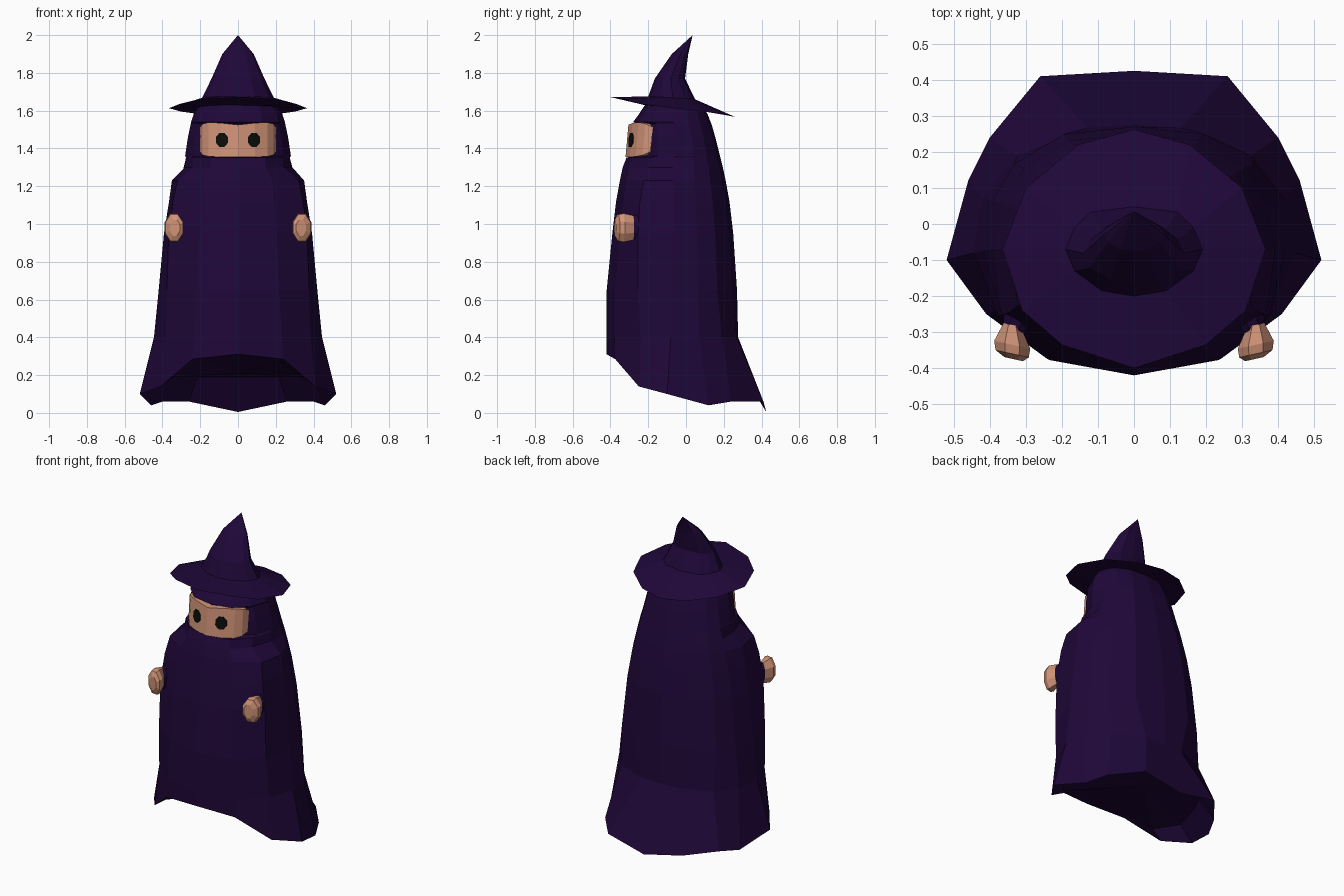
import bpy, bmesh, math
from mathutils import Vector

if "Cube" in bpy.data.objects:
    bpy.data.objects.remove(bpy.data.objects["Cube"])


def material(name, rgb):
    m = bpy.data.materials.new(name)
    m.diffuse_color = (*rgb, 1)
    m.use_nodes = True
    m.node_tree.nodes["Principled BSDF"].inputs["Base Color"].default_value = m.diffuse_color
    return m


PURPLE = material("dark purple cloth", (0.0135, 0.0022, 0.040))
SKIN = material("skin", (0.63, 0.29, 0.185))
BLACK = material("eye black", (0.003, 0.004, 0.003))


def finish(name, bm, mat):
    bmesh.ops.recalc_face_normals(bm, faces=bm.faces[:])
    me = bpy.data.meshes.new(name)
    bm.to_mesh(me)
    bm.free()
    me.materials.append(mat)
    ob = bpy.data.objects.new(name, me)
    bpy.context.collection.objects.link(ob)
    return ob


def loft(name, rings, mat, start=None, end=None):
    """Skin closed rings of equal count; ends close to a point or an n-gon."""
    bm = bmesh.new()
    vs = [[bm.verts.new(p) for p in r] for r in rings]
    n = len(rings[0])
    for a, b in zip(vs, vs[1:]):
        for i in range(n):
            j = (i + 1) % n
            bm.faces.new((a[i], a[j], b[j], b[i]))
    for ring, tip in ((vs[0], start), (vs[-1], end)):
        if tip is None:
            bm.faces.new(ring)
        else:
            t = bm.verts.new(tip)
            for i in range(n):
                bm.faces.new((ring[i], ring[(i + 1) % n], t))
    return finish(name, bm, mat)


def mirrored(half):
    """Complete a ring given from front centre to back centre."""
    return half + [(-x, y, z) for x, y, z in half[-2:0:-1]]


# robe: hollow flared hem, then body, shoulders and hood
OUTLINE = [(0, 0), (.52, .06), (.86, .26), (1, .5), (.95, .70), (.80, .85), (.47, .97), (0, 1)]
hem = [(0, -.42, .31), (.24, -.375, .285), (.41, -.25, .14), (.52, -.10, .10),
       (.46, .12, .04), (.40, .24, .06), (.26, .41, .06), (0, .425, .005)]
lining = [(x * .83, -.06 + (y + .06) * (.95 if y < 0 else .79), z if i < 2 else .19)
          for i, (x, y, z) in enumerate(hem)]
# height, half width and front y of the front half,
# half width and virtual front y of the smooth back half, back y, arm bulge
SECTIONS = [(.65, .42, -.42, .415, -.42, .27, .015), (.95, .392, -.39, .38, -.39, .25, .03),
            (1.12, .365, -.37, .35, -.37, .23, .03), (1.23, .35, -.35, .322, -.335, .21, .02),
            (1.30, .28, -.335, .303, -.305, .195, 0), (1.352, .275, -.315, .288, -.29, .182, 0),
            (1.36, .28, -.262, .286, -.287, .18, 0), (1.46, .265, -.265, .262, -.26, .155, 0),
            (1.53, .25, -.26, .245, -.25, .135, 0), (1.54, .248, -.28, .243, -.25, .13, 0),
            (1.58, .235, -.25, .23, -.24, .115, 0), (1.64, .20, -.21, .20, -.21, .08, 0)]
# lower crease, where the trailing back panel starts to fan out
crease = [(0, -.42, .40), (.232, -.378, .40), (.385, -.24, .40), (.445, -.08, .40),
          (.42, .07, .40), (.325, .19, .40), (.13, .267, .40), (0, .276, .40)]
robe = [mirrored(lining), mirrored(hem), mirrored(crease)]
for z, w, f, wb, fb, b, arm_out in SECTIONS:
    half = []
    for i, (u, v) in enumerate(OUTLINE):
        if i < 4:
            out = arm_out if i == 2 else 0
            half.append((u * w + out, f + v * (b - f) - out, z))
        else:
            half.append((u * wb, fb + v * (b - fb), z))
    robe.append(mirrored(half))
loft("robe", robe, PURPLE, start=(0, .08, .21), end=(0, -.07, 1.65))

# hat brim: thin drooping disc, tilted up at the front
edge = [(0, -.40, 1.672), (.20, -.335, 1.66), (.31, -.24, 1.635), (.365, -.07, 1.613),
        (.30, .10, 1.595), (.155, .22, 1.575), (0, .262, 1.566)]
base = [(0, -.20, 1.675), (.09, -.185, 1.675), (.165, -.13, 1.672), (.19, -.07, 1.668),
        (.165, -.01, 1.665), (.12, .033, 1.662), (0, .048, 1.66)]
under = [(x, y, z - .05) for x, y, z in base]
loft("hat_brim", [mirrored(under), mirrored(edge), mirrored(base)], PURPLE,
     start=(0, -.07, 1.62), end=(0, -.07, 1.672))

# hat crown: crooked cone leaning backwards
crown = [mirrored(base)]
for z, w, f, b in [(1.77, .14, -.165, -.005), (1.90, .083, -.075, .012)]:
    crown.append(mirrored([(x / .19 * w, f + (y + .20) / .248 * (b - f), z) for x, y, _ in base]))
loft("hat_crown", crown, PURPLE, end=(0, .035, 2.0))

# face: curved panel showing below the hood
FACE = [(0, -.32, 1.355, 1.525), (.09, -.298, 1.355, 1.535), (.155, -.266, 1.357, 1.538),
        (.188, -.23, 1.365, 1.53), (.20, -.19, 1.382, 1.512)]
cols = [(-x, y, a, b) for x, y, a, b in FACE[:0:-1]] + FACE
bm = bmesh.new()
front = [[bm.verts.new((x, y + t * .015, a + (b - a) * t)) for t in (0, 1)] for x, y, a, b in cols]
back = [[bm.verts.new((x * .93, -.16, a + (b - a) * t)) for t in (0, 1)] for x, y, a, b in cols]
for i in range(len(cols) - 1):
    bm.faces.new((front[i][0], front[i + 1][0], front[i + 1][1], front[i][1]))
    for k in (0, 1):
        bm.faces.new((front[i][k], front[i + 1][k], back[i + 1][k], back[i][k]))
for i in (0, -1):
    bm.faces.new((front[i][0], front[i][1], back[i][1], back[i][0]))
finish("face", bm, SKIN)


def face_y(x, z):
    """Front surface of the face panel."""
    x = abs(x)
    for p, q in zip(FACE, FACE[1:]):
        if x <= q[0]:
            t = (x - p[0]) / (q[0] - p[0])
            return p[1] + t * (q[1] - p[1]) + .015 * (z - 1.355) / .175
    return FACE[-1][1]


def arm(name, side, sections, mat):
    """Octagonal sections (x, y, x radius, z radius), turned slightly outward."""
    rings = []
    for x, y, rx, rz in sections:
        ring = []
        for i in range(8):
            a = math.tau * (i + .5) / 8
            ring.append((side * (x + rx * math.cos(a)), y + .22 * rx * math.cos(a),
                         .98 + rz * math.sin(a)))
        rings.append(ring)
    loft(name, rings, mat)


for side, label in ((-1, "left"), (1, "right")):
    # eye: thin octagonal plate following the face
    ex, ez = side * .085, 1.445
    rings = []
    for depth in (.003, -.005):
        ring = []
        for i in range(8):
            a = math.tau * (i + .5) / 8
            x, z = ex + .034 * math.cos(a), ez + .041 * math.sin(a)
            ring.append((x, face_y(x, z) + depth, z))
        rings.append(ring)
    loft(label + "_eye", rings, BLACK, start=(ex, face_y(ex, ez) + .003, ez),
         end=(ex, face_y(ex, ez) - .005, ez))

    # short sleeve cuff and hand
    arm(label + "_sleeve", side, [(.29, -.17, .06, .12), (.32, -.24, .042, .082),
                                  (.335, -.30, .032, .062)], PURPLE)
    arm(label + "_hand", side, [(.338, -.28, .026, .07), (.338, -.335, .054, .082),
                                (.338, -.36, .050, .076), (.334, -.375, .028, .046)], SKIN)
